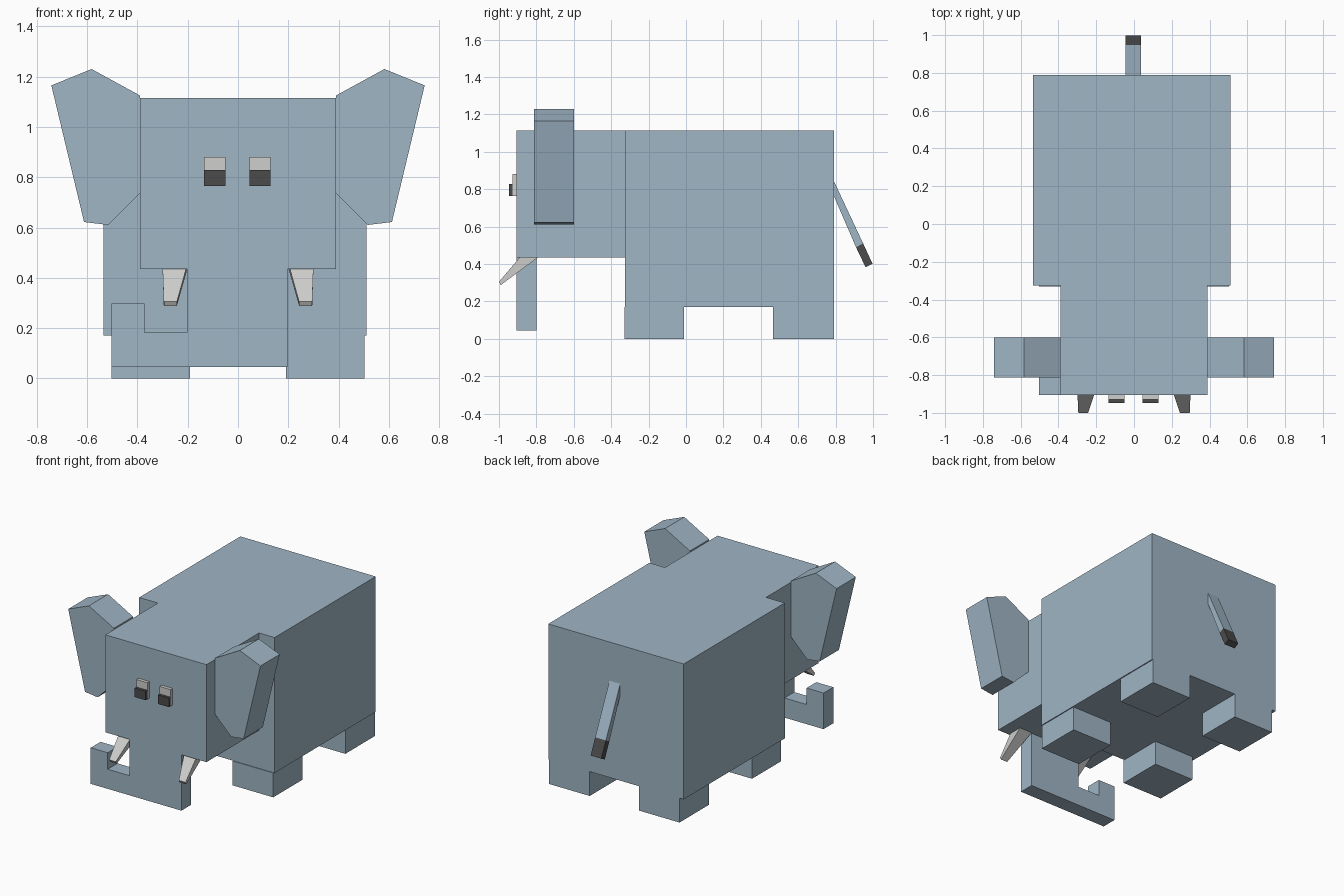
import bpy, bmesh
from mathutils import Vector

cube = bpy.data.objects.get("Cube")
if cube:
    bpy.data.objects.remove(cube, do_unlink=True)


def material(name, rgb):
    m = bpy.data.materials.new(name)
    m.use_nodes = True
    m.diffuse_color = (*rgb, 1)
    bsdf = m.node_tree.nodes["Principled BSDF"]
    bsdf.inputs["Base Color"].default_value = (*rgb, 1)
    bsdf.inputs["Roughness"].default_value = 0.8
    return m


SKIN = material("blue grey skin", (0.35, 0.465, 0.56))
IVORY = material("ivory white", (0.62, 0.62, 0.61))
DARK = material("dark grey", (0.07, 0.07, 0.07))


def loft(name, ring_a, ring_b, mat):
    """Closed solid between two matching rings of points."""
    bm = bmesh.new()
    a = [bm.verts.new(p) for p in ring_a]
    b = [bm.verts.new(p) for p in ring_b]
    n = len(a)
    bm.faces.new(a)
    bm.faces.new(b[::-1])
    for i in range(n):
        j = (i + 1) % n
        bm.faces.new((a[i], b[i], b[j], a[j]))
    bmesh.ops.recalc_face_normals(bm, faces=bm.faces[:])
    mesh = bpy.data.meshes.new(name)
    bm.to_mesh(mesh)
    bm.free()
    mesh.materials.append(mat)
    ob = bpy.data.objects.new(name, mesh)
    bpy.context.scene.collection.objects.link(ob)
    return ob


def front_prism(name, outline, y0, y1, mat):
    """Extrude an (x, z) outline along y."""
    return loft(name, [(x, y0, z) for x, z in outline],
                [(x, y1, z) for x, z in outline], mat)


def side_prism(name, outline, x0, x1, mat):
    """Extrude a (y, z) outline along x."""
    return loft(name, [(x0, y, z) for y, z in outline],
                [(x1, y, z) for y, z in outline], mat)


def box(name, x, y, z, mat):
    outline = [(x[0], z[0]), (x[1], z[0]), (x[1], z[1]), (x[0], z[1])]
    return front_prism(name, outline, y[0], y[1], mat)


# Body and head
box("body", (-0.535, 0.51), (-0.325, 0.79), (0.17, 1.115), SKIN)
box("head", (-0.39, 0.39), (-0.905, -0.325), (0.435, 1.115), SKIN)

# Trunk, curling up at the right
trunk = [(0.197, 0.435), (0.197, 0.045), (-0.503, 0.045), (-0.503, 0.297),
         (-0.372, 0.297), (-0.372, 0.182), (-0.202, 0.182), (-0.202, 0.435)]
front_prism("trunk", trunk, -0.905, -0.798, SKIN)

# Parts found on both sides
ear = [(0.39, 1.125), (0.582, 1.23), (0.742, 1.165),
       (0.612, 0.622), (0.515, 0.61), (0.39, 0.735)]
for side, s in (("left", 1), ("right", -1)):
    front_prism(side + "_ear", [(s * x, z) for x, z in ear], -0.812, -0.6, SKIN)

    for end, y in (("front", (-0.33, -0.01)), ("back", (0.465, 0.79))):
        box(f"{side}_{end}_leg", (s * 0.19, s * 0.503), y, (0, 0.17), SKIN)

    eye_x = (s * 0.09 - 0.045, s * 0.09 + 0.04)
    box(side + "_eye", eye_x, (-0.928, -0.905), (0.765, 0.88), IVORY)
    box(side + "_pupil", eye_x, (-0.947, -0.928), (0.765, 0.828), DARK)

    # Tusk tapers forward and down from under the head
    base = [(0.205, -0.885, 0.44), (0.3, -0.885, 0.44),
            (0.3, -0.785, 0.44), (0.2, -0.785, 0.44)]
    tip = [(0.243, -1.0, 0.305), (0.295, -1.0, 0.305),
           (0.295, -0.99, 0.288), (0.243, -0.99, 0.288)]
    loft(side + "_tusk", [(s * x, y, z) for x, y, z in base],
         [(s * x, y, z) for x, y, z in tip], IVORY)

# Tail with a dark tuft
root_top, root_low = Vector((0.79, 0.845)), Vector((0.79, 0.765))
mid_top, mid_low = Vector((0.947, 0.51)), Vector((0.909, 0.49))
end_top, end_low = Vector((0.997, 0.402)), Vector((0.96, 0.383))
side_prism("tail", [root_top, mid_top, mid_low, root_low], -0.045, 0.038, SKIN)
side_prism("tail_tuft", [mid_top, end_top, end_low, mid_low], -0.045, 0.038, DARK)
